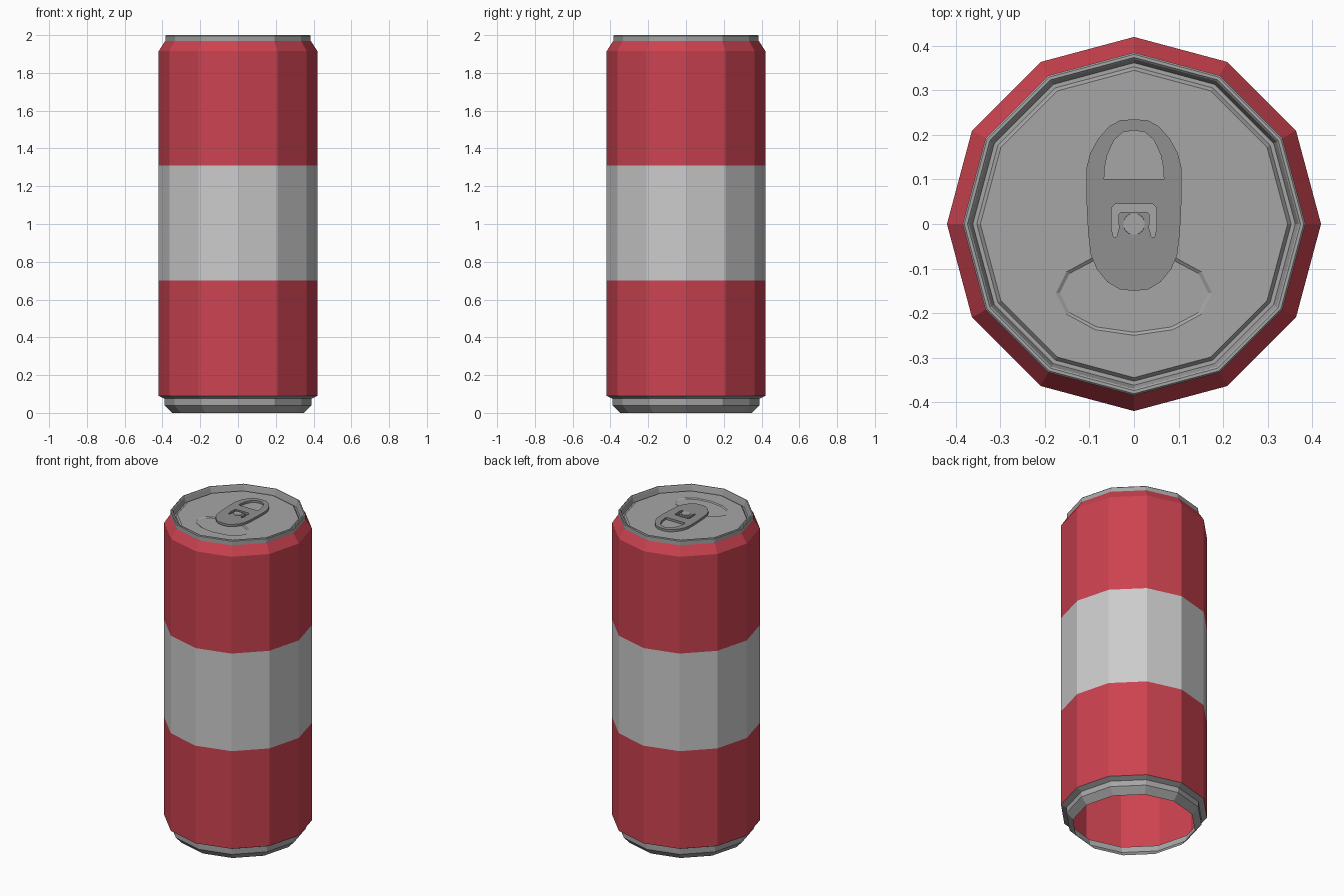
import bpy, bmesh
from math import sin, cos, pi, radians

if "Cube" in bpy.data.objects:
    bpy.data.objects.remove(bpy.data.objects["Cube"])

SIDES = 12


def material(name, rgb):
    m = bpy.data.materials.new(name)
    m.diffuse_color = (*rgb, 1)
    m.use_nodes = True
    m.node_tree.nodes["Principled BSDF"].inputs["Base Color"].default_value = m.diffuse_color
    return m


red = material("red_paint", (0.60, 0.055, 0.08))
pale = material("pale_paint", (0.72, 0.72, 0.72))
metal = material("metal", (0.38, 0.38, 0.38))
dark_metal = material("dark_metal", (0.28, 0.28, 0.28))


def finish(name, bm, mat):
    me = bpy.data.meshes.new(name)
    bm.to_mesh(me)
    bm.free()
    me.materials.append(mat)
    ob = bpy.data.objects.new(name, me)
    bpy.context.collection.objects.link(ob)
    return ob


def ring(bm, rx, ry, z, n=SIDES, cy=0):
    return [bm.verts.new((rx * cos(2 * pi * i / n), cy + ry * sin(2 * pi * i / n), z))
            for i in range(n)]


def bridge(bm, a, b):
    n = len(a)
    for i in range(n):
        j = (i + 1) % n
        bm.faces.new((a[i], a[j], b[j], b[i]))


def lathe(name, profile, mat):
    bm = bmesh.new()
    rings = [ring(bm, r, r, z) for r, z in profile]
    for a, b in zip(rings, rings[1:]):
        bridge(bm, a, b)
    return finish(name, bm, mat)


# Can wall, open at the bottom
lathe("base_rim", [(0.35, 0), (0.388, 0.04), (0.388, 0.075), (0.405, 0.083), (0.42, 0.09)], metal)
lathe("lower_wall", [(0.42, 0.09), (0.42, 0.70)], red)
lathe("label_band", [(0.42, 0.70), (0.42, 1.31)], pale)
lathe("upper_wall", [(0.42, 1.31), (0.42, 1.915), (0.385, 1.97)], red)

# Top rim with its groove
PANEL = 1.972
lathe("top_rim", [(0.385, 1.97), (0.385, 1.996), (0.381, 2.0), (0.374, 2.0), (0.370, 1.996),
                  (0.362, 1.962), (0.353, 1.962), (0.345, PANEL)], metal)

# Lid panel with the sunken pouring outline
bm = bmesh.new()
outer = ring(bm, 0.345, 0.345, PANEL)
lip = ring(bm, 0.175, 0.095, PANEL, cy=-0.155)
floor = ring(bm, 0.167, 0.088, PANEL - 0.005, cy=-0.155)
edges = [bm.edges.new((loop[i - 1], loop[i])) for loop in (outer, lip) for i in range(SIDES)]
bmesh.ops.triangle_fill(bm, edges=edges, use_beauty=True, normal=(0, 0, 1))
bridge(bm, lip, floor)
bm.faces.new(floor)
bmesh.ops.recalc_face_normals(bm, faces=bm.faces)
bm.normal_update()
if sum(f.normal.z for f in bm.faces) < 0:
    bmesh.ops.reverse_faces(bm, faces=bm.faces)
finish("lid_panel", bm, metal)


# Pull tab: outline with a finger hole and a U-shaped slot
def mirrored(half):
    return half + [(-x, y) for x, y in reversed(half) if abs(x) > 1e-6]


outline = mirrored([(0, 0.235), (0.030, 0.233), (0.055, 0.220), (0.080, 0.192), (0.098, 0.160),
                    (0.107, 0.125), (0.107, 0.06), (0.103, -0.02), (0.097, -0.07), (0.083, -0.102),
                    (0.060, -0.130), (0.032, -0.147), (0, -0.150)])
finger_hole = mirrored([(0, 0.210), (0.025, 0.206), (0.045, 0.188), (0.060, 0.155),
                        (0.066, 0.125), (0.067, 0.101)])
slot = mirrored([(0, 0.045), (0.042, 0.045), (0.050, 0.037), (0.051, -0.010), (0.046, -0.029),
                 (0.039, -0.029), (0.034, -0.010), (0.035, 0.022), (0.030, 0.027), (0, 0.027)])

cu = bpy.data.curves.new("tab_curve", 'CURVE')
cu.dimensions = '2D'
cu.fill_mode = 'BOTH'
cu.extrude = 0.007
for pts in (outline, finger_hole, slot):
    s = cu.splines.new('POLY')
    s.points.add(len(pts) - 1)
    for p, (x, y) in zip(s.points, pts):
        p.co = (x, y, 0, 1)
    s.use_cyclic_u = True
cu.materials.append(dark_metal)
tab = bpy.data.objects.new("pull_tab", cu)
tab.location.z = PANEL + 0.009
bpy.context.collection.objects.link(tab)
bpy.context.view_layer.objects.active = tab
tab.select_set(True)
bpy.ops.object.convert(target='MESH')
bpy.ops.object.shade_smooth_by_angle(angle=radians(35))

# Rivet holding the tab
bm = bmesh.new()
low, top = ring(bm, 0.025, 0.025, PANEL, 20), ring(bm, 0.024, 0.024, PANEL + 0.019, 20)
bridge(bm, low, top)
bm.faces.new(top)
finish("rivet", bm, metal)
